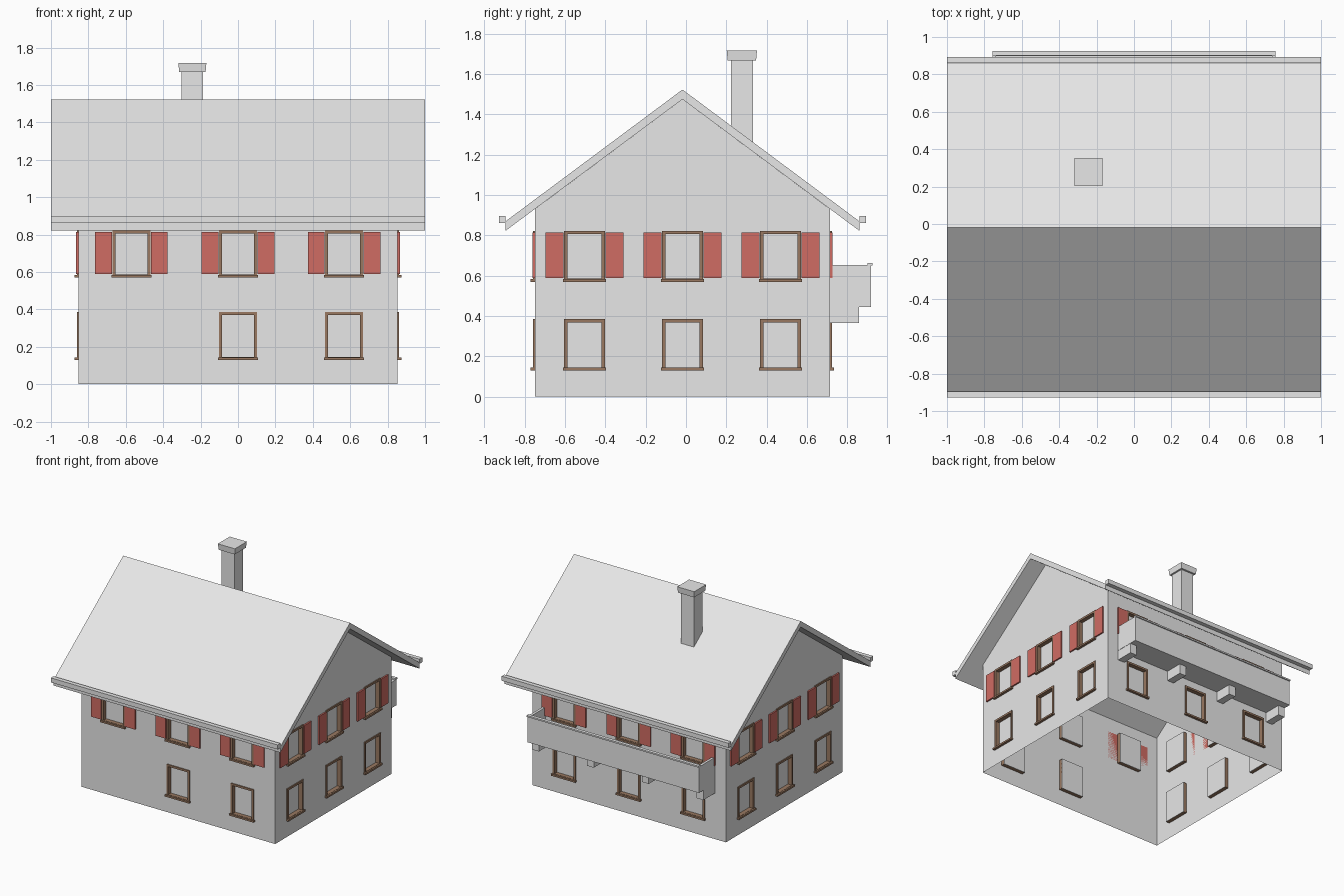
import bpy
import bmesh
from math import pi
from mathutils import Matrix

cube = bpy.data.objects.get("Cube")
if cube:
    bpy.data.objects.remove(cube, do_unlink=True)


def material(name, rgb):
    mat = bpy.data.materials.new(name)
    mat.use_nodes = True
    color = (*rgb, 1.0)
    mat.diffuse_color = color
    mat.node_tree.nodes["Principled BSDF"].inputs["Base Color"].default_value = color
    return mat


GRAY = material("light gray plaster", (0.8, 0.8, 0.8))
RED = material("red shutter paint", (0.63, 0.15, 0.125))
BROWN = material("brown wood", (0.32, 0.19, 0.12))


def finish(name, bm, mat, matrix=None):
    mesh = bpy.data.meshes.new(name)
    bm.to_mesh(mesh)
    bm.free()
    mesh.materials.append(mat)
    obj = bpy.data.objects.new(name, mesh)
    bpy.context.collection.objects.link(obj)
    if matrix:
        obj.matrix_world = matrix
    return obj


def add_box(bm, x, y, z):
    """Box from (low, high) pairs on each axis."""
    size = [b - a for a, b in (x, y, z)]
    mid = [(a + b) / 2 for a, b in (x, y, z)]
    place = Matrix.Translation(mid) @ Matrix.Diagonal((*size, 1))
    return bmesh.ops.create_cube(bm, size=1, matrix=place)["verts"]


def boxes(name, mat, *specs):
    bm = bmesh.new()
    for spec in specs:
        add_box(bm, *spec)
    return finish(name, bm, mat)


# Main measurements
MID_Y = -0.0175
HALF_X, HALF_Y = 0.853, 0.7325
WALL_TOP, RIDGE = 0.93, 1.475
LOWER, UPPER = (0.13, 0.385), (0.57, 0.822)
WIN = 0.101      # half window width
BORDER = 0.016   # frame width


def build_side(name, angle, half, offset, centers, gable=False, skip=()):
    """One wall with openings, frames, panes, sills and shutters; local -y faces out."""
    matrix = Matrix.Translation((0, MID_Y, 0)) @ Matrix.Rotation(angle, 4, "Z")
    wall, frame, pane, sill, shutter = [bmesh.new() for _ in range(5)]

    # Wall panels around the openings
    us = [-half] + [c + s * WIN for c in centers for s in (-1, 1)] + [half]
    zs = [0, *LOWER, *UPPER, WALL_TOP]

    def face(points):
        wall.faces.new([wall.verts.new((u, -offset, z)) for u, z in points])

    for i, (u0, u1) in enumerate(zip(us, us[1:])):
        for j, (z0, z1) in enumerate(zip(zs, zs[1:])):
            if i % 2 and j % 2 and (i // 2, j // 2) not in skip:
                continue
            face([(u0, z0), (u1, z0), (u1, z1), (u0, z1)])
    if gable:
        face([(-half, WALL_TOP), (half, WALL_TOP), (0, RIDGE)])
    bmesh.ops.remove_doubles(wall, verts=wall.verts, dist=0.0005)

    # Windows
    for i, c in enumerate(centers):
        for j, (z0, z1) in enumerate((LOWER, UPPER)):
            if (i, j) in skip:
                continue
            a, b = c - WIN, c + WIN
            depth = (-offset - 0.008, -offset + 0.03)
            for u in ((a, a + BORDER), (b - BORDER, b)):
                add_box(frame, u, depth, (z0, z1))
            for z in ((z0, z0 + BORDER), (z1 - BORDER, z1)):
                add_box(frame, (a + BORDER, b - BORDER), depth, z)
            add_box(pane, (a, b), (-offset + 0.026, -offset + 0.032), (z0, z1))
            add_box(sill, (a - 0.006, b + 0.006), (-offset - 0.02, -offset), (z0, z0 + 0.014))
            if j:
                for u in ((a - 0.093, a - 0.003), (b + 0.003, b + 0.093)):
                    add_box(shutter, u, (-offset - 0.012, -offset), (0.588, 0.814))

    finish(name + "_wall", wall, GRAY, matrix)
    finish(name + "_window_frames", frame, BROWN, matrix)
    finish(name + "_window_panes", pane, GRAY, matrix)
    finish(name + "_window_sills", sill, BROWN, matrix)
    finish(name + "_shutters", shutter, RED, matrix)


long_side = (-0.57, 0, 0.567)
short_side = (-0.486, 0, 0.486)
build_side("front", 0, HALF_X, HALF_Y, long_side, skip={(0, 0)})
build_side("back", pi, HALF_X, HALF_Y, long_side)
build_side("left", pi / 2, HALF_Y, HALF_X, short_side, gable=True)
build_side("right", -pi / 2, HALF_Y, HALF_X, short_side, gable=True)

# Roof: gable profile extruded along the ridge
EAVE = 0.877
profile = [(-EAVE, 0.823), (0, RIDGE), (EAVE, 0.823), (EAVE, 0.87), (0, 1.523), (-EAVE, 0.87)]
bm = bmesh.new()
end = bm.faces.new([bm.verts.new((-1, y + MID_Y, z)) for y, z in profile])
ext = bmesh.ops.extrude_face_region(bm, geom=[end])["geom"]
bmesh.ops.translate(bm, vec=(2, 0, 0), verts=[v for v in ext if isinstance(v, bmesh.types.BMVert)])
bmesh.ops.recalc_face_normals(bm, faces=bm.faces)
finish("roof", bm, GRAY)

# Gutters along both eaves
for name, s in (("front_gutter", -1), ("back_gutter", 1)):
    y = sorted(MID_Y + s * d for d in (EAVE, EAVE + 0.034))
    boxes(name, GRAY, ((-1, 1), y, (0.861, 0.897)))

# Chimney with a slightly flared cap
boxes("chimney", GRAY, ((-0.302, -0.188), (0.222, 0.332), (1.24, 1.67)))
bm = bmesh.new()
verts = add_box(bm, (-0.319, -0.169), (0.202, 0.352), (1.668, 1.716))
bottom = [v for v in verts if v.co.z < 1.69]
bmesh.ops.scale(bm, vec=(0.94, 0.94, 1), verts=bottom,
                space=Matrix.Translation((0.244, -0.277, 0)))
finish("chimney_cap", bm, GRAY)

# Balcony trough, rail cap and brackets
BX, Y0, Y1 = 0.757, 0.714, 0.917
Z = (0.445, 0.652)
T = 0.02
boxes("balcony", GRAY,
      ((-BX, BX), (Y0, Y1), (Z[0], Z[0] + T)),
      ((-BX, BX), (Y1 - T, Y1), Z),
      ((-BX, -BX + T), (Y0, Y1), Z),
      ((BX - T, BX), (Y0, Y1), Z))
boxes("balcony_rail_cap", GRAY, ((-BX, BX), (0.9, 0.926), (0.65, 0.662)))
boxes("balcony_brackets", GRAY,
      *[((x - 0.03, x + 0.03), (Y0, 0.859), (0.365, Z[0])) for x in (-0.725, -0.242, 0.242, 0.725)])
